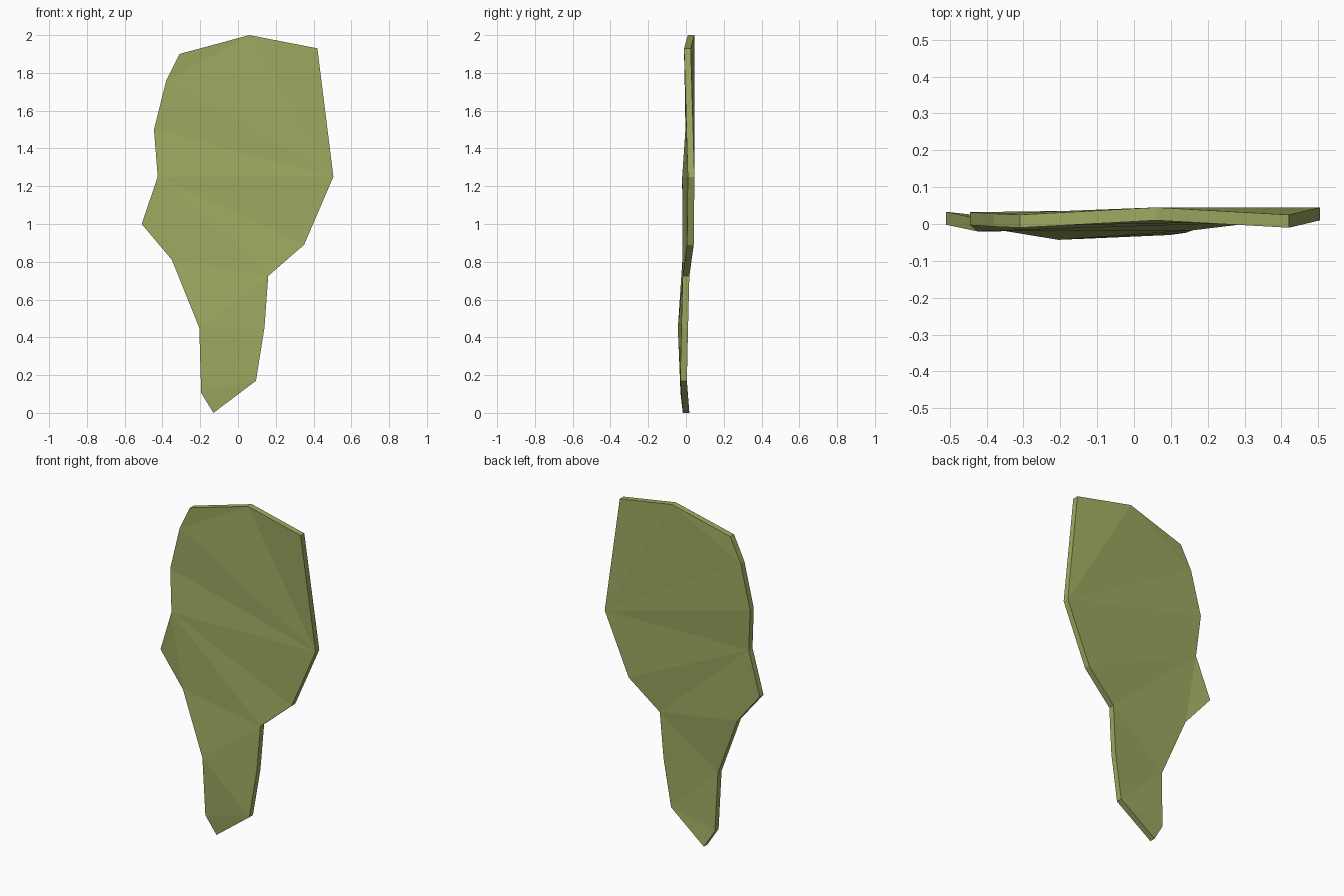
import bpy, bmesh
from mathutils import Vector

if "Cube" in bpy.data.objects:
    bpy.data.objects.remove(bpy.data.objects["Cube"])

THICK = 0.035

# Outline, clockwise from the top: x, z, y of the front surface
outline = [
    (0.06, 2.00, 0.010), (0.42, 1.93, -0.010), (0.505, 1.25, 0.010), (0.35, 0.89, 0.006),
    (0.16, 0.725, -0.017), (0.14, 0.45, -0.024), (0.095, 0.17, -0.030), (-0.13, 0.00, -0.017),
    (-0.195, 0.105, -0.029), (-0.205, 0.45, -0.043), (-0.35, 0.81, -0.019), (-0.51, 1.00, -0.002),
    (-0.425, 1.25, -0.020), (-0.445, 1.50, -0.003), (-0.38, 1.76, -0.007), (-0.31, 1.90, -0.010),
]

# Facets: zigzag strip between right and left edges, plus two corner ears
right, left = [0, 2, 3, 4, 5, 6, 7], [15, 14, 13, 12, 10, 9, 8]
tris = [(0, 1, 2), (10, 11, 12)]
r = l = 0
for step in "LRLLRRLLRRLR":
    nxt = left[l + 1] if step == "L" else right[r + 1]
    tris.append((right[r], nxt, left[l]))
    if step == "L":
        l += 1
    else:
        r += 1

# Slab: front facets, matching back facets and the rim
bm = bmesh.new()
front = [bm.verts.new((x, y, z)) for x, z, y in outline]
back = [bm.verts.new(v.co + Vector((0, THICK, 0))) for v in front]
for t in tris:
    bm.faces.new([front[i] for i in t])
    bm.faces.new([back[i] for i in t])
n = len(outline)
for i in range(n):
    j = (i + 1) % n
    bm.faces.new((front[i], front[j], back[j], back[i]))
bmesh.ops.recalc_face_normals(bm, faces=bm.faces[:])

mesh = bpy.data.meshes.new("leaf_slab")
bm.to_mesh(mesh)
bm.free()

# Single olive green colour
mat = bpy.data.materials.new("olive green")
mat.diffuse_color = (0.35, 0.40, 0.12, 1)
mat.use_nodes = True
mat.node_tree.nodes["Principled BSDF"].inputs["Base Color"].default_value = mat.diffuse_color
mesh.materials.append(mat)
bpy.context.collection.objects.link(bpy.data.objects.new("leaf_slab", mesh))
